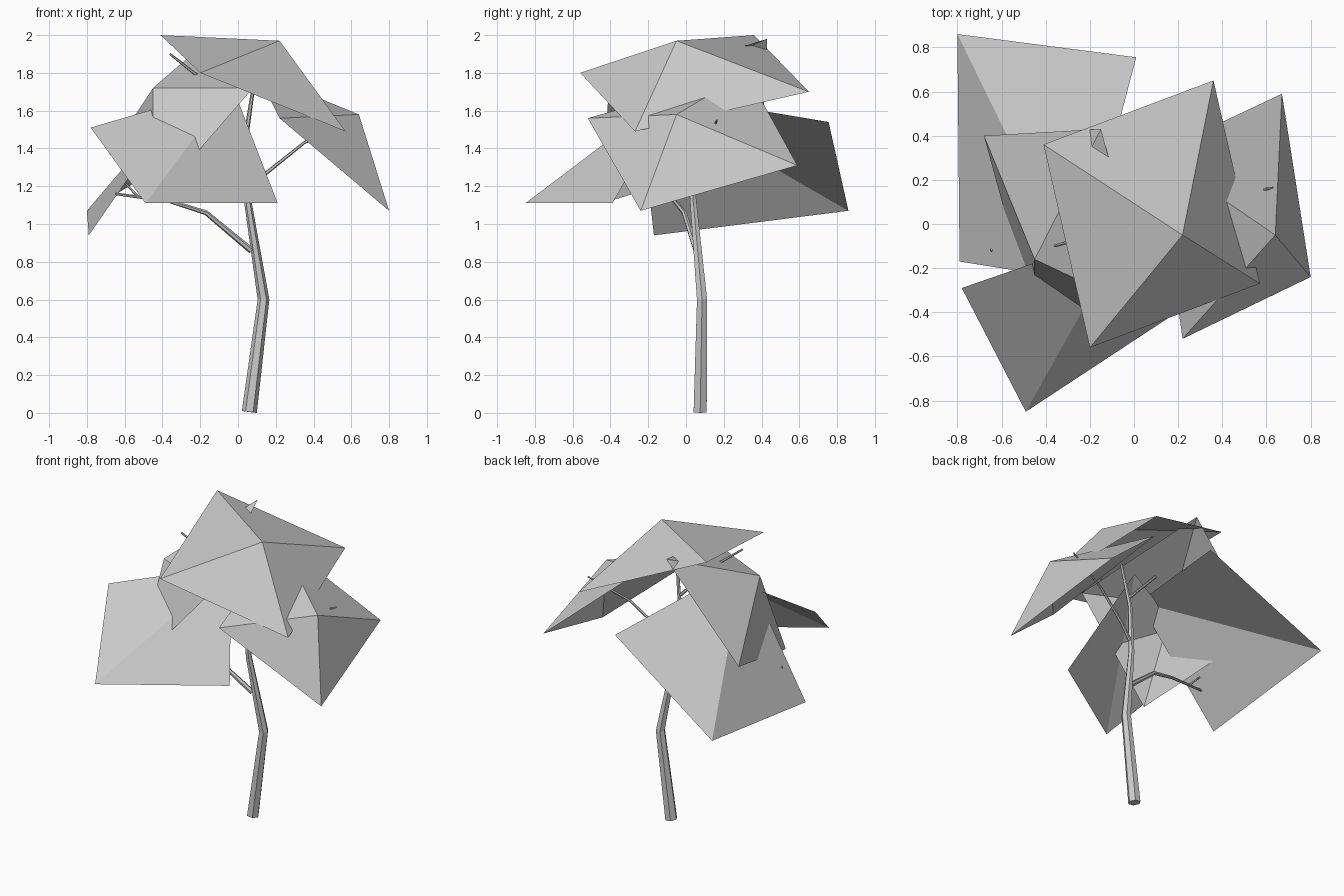
import bpy, bmesh, math
from mathutils import Vector

cube = bpy.data.objects.get("Cube")
if cube:
    bpy.data.objects.remove(cube, do_unlink=True)

grey = bpy.data.materials.new("plain_grey")
grey.use_nodes = True
colour = (0.6, 0.6, 0.6, 1)
grey.diffuse_color = colour
grey.node_tree.nodes["Principled BSDF"].inputs["Base Color"].default_value = colour


def finish(name, bm):
    mesh = bpy.data.meshes.new(name)
    bm.to_mesh(mesh)
    bm.free()
    mesh.materials.append(grey)
    obj = bpy.data.objects.new(name, mesh)
    bpy.context.collection.objects.link(obj)
    return obj


def limb(name, path, radii, sides=6):
    """Faceted tapering tube along a bent path."""
    bm = bmesh.new()
    pts = [Vector(p) for p in path]
    rings = []
    for i, p in enumerate(pts):
        along = (pts[min(i + 1, len(pts) - 1)] - pts[max(i - 1, 0)]).normalized()
        turn = Vector((0, 0, 1)).rotation_difference(along)
        ring = []
        for k in range(sides):
            t = math.tau * k / sides
            ring.append(bm.verts.new(p + turn @ Vector((math.cos(t), math.sin(t), 0)) * radii[i]))
        rings.append(ring)
    for low, high in zip(rings, rings[1:]):
        for k in range(sides):
            n = (k + 1) % sides
            bm.faces.new((low[k], low[n], high[n], high[k]))
    bm.faces.new(rings[0][::-1])
    bm.faces.new(rings[-1])
    return finish(name, bm)


def leaf(name, hub, rim, closed):
    """Fan of triangles from a hub, with every face turned upwards."""
    bm = bmesh.new()
    centre = bm.verts.new(hub)
    edge = [bm.verts.new(p) for p in rim]
    pairs = list(zip(edge, edge[1:]))
    if closed:
        pairs.append((edge[-1], edge[0]))
    for a, b in pairs:
        bm.faces.new((centre, b, a))
    bm.normal_update()
    if sum(f.normal.z for f in bm.faces) < 0:
        bmesh.ops.reverse_faces(bm, faces=bm.faces[:])
    return finish(name, bm)


# Trunk and branches
limb("trunk",
     [(.06, .075, .005), (.135, .085, .6), (.055, .04, 1.1), (.04, .01, 1.45), (.085, -.02, 1.75)],
     [.04, .031, .02, .014, .009])
limb("lower_branch",
     [(.07, .055, .86), (-.17, -.01, 1.06), (-.36, -.06, 1.12), (-.65, -.12, 1.16)],
     [.017, .013, .01, .007])
limb("lower_twig", [(-.53, -.1, 1.145), (-.6, -.08, 1.22)], [.007, .005])
limb("left_branch",
     [(.05, .03, 1.18), (.15, .06, 1.27), (.35, .1, 1.43), (.63, .165, 1.55)],
     [.012, .01, .008, .005])
limb("upper_branch", [(.04, 0, 1.52), (-.22, -.06, 1.79), (-.36, -.1, 1.9)], [.011, .009, .006])

# Peaked leaves: four triangles round a peak
leaf("top_leaf", (.22, -.05, 1.97),
     [(-.41, .36, 2), (.36, .65, 1.7), (.57, -.27, 1.49), (-.2, -.56, 1.8)], True)
leaf("left_leaf", (.64, -.05, 1.58),
     [(.1, .32, 1.8), (.67, .59, 1.31), (.8, -.24, 1.07), (.22, -.52, 1.56)], True)
leaf("right_leaf", (-.45, -.16, 1.72),
     [(-.68, .4, 1.37), (-.15, .43, 1.98), (.08, -.41, 1.72), (-.45, -.44, 1.11)], True)

# Folded leaves: two triangles either side of a diagonal
leaf("front_leaf", (-.03, -.03, 1.73),
     [(-.78, -.29, 1.51), (-.49, -.85, 1.11), (.21, -.39, 1.11)], False)
leaf("back_leaf", (-.255, -.255, 1.71),
     [(.01, .755, 1.54), (-.8, .86, 1.07), (-.79, -.17, .94)], False)
